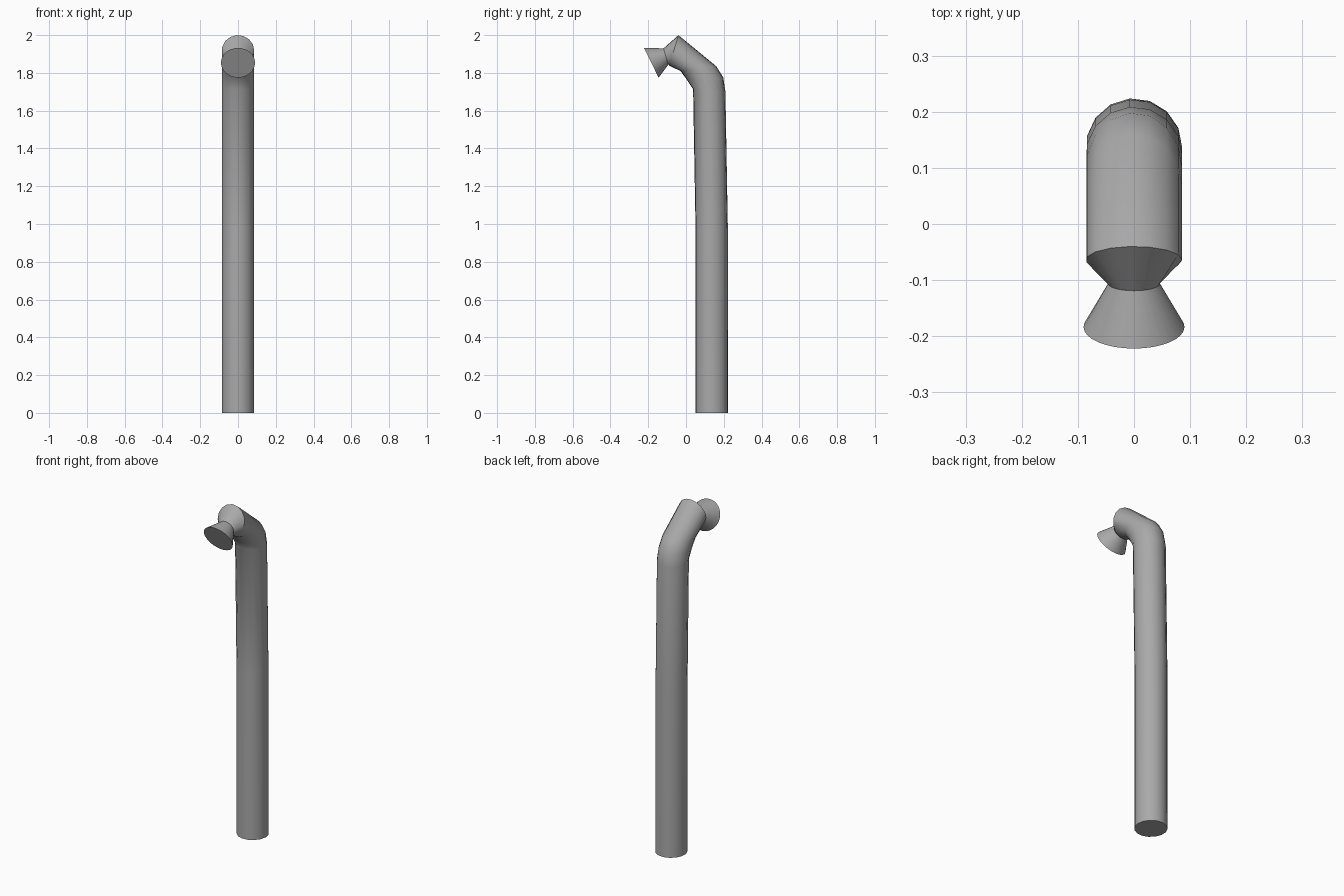
import bpy, bmesh, math
from mathutils import Vector

cube = bpy.data.objects.get("Cube")
if cube:
    bpy.data.objects.remove(cube, do_unlink=True)

grey = bpy.data.materials.new("plain grey")
grey.use_nodes = True
colour = (0.4, 0.4, 0.4, 1)
grey.diffuse_color = colour
grey.node_tree.nodes["Principled BSDF"].inputs["Base Color"].default_value = colour


def loft(name, sections, sides, turn=0.0):
    """Skin through rings given as (front y, front z, back y, back z, half width)."""
    bm = bmesh.new()
    rings = []
    for fy, fz, by, bz, half in sections:
        front, back = Vector((0, fy, fz)), Vector((0, by, bz))
        mid, arm = (front + back) / 2, (back - front) / 2
        ring = []
        for i in range(sides):
            a = math.tau * i / sides + turn
            ring.append(bm.verts.new(mid + arm * math.cos(a) + Vector((half * math.sin(a), 0, 0))))
        rings.append(ring)
    for low, high in zip(rings, rings[1:]):
        for i in range(sides):
            j = (i + 1) % sides
            bm.faces.new((low[i], low[j], high[j], high[i]))
    bm.faces.new(rings[0])
    bm.faces.new(rings[-1])
    bmesh.ops.recalc_face_normals(bm, faces=bm.faces)
    mesh = bpy.data.meshes.new(name)
    bm.to_mesh(mesh)
    bm.free()
    mesh.materials.append(grey)
    obj = bpy.data.objects.new(name, mesh)
    bpy.context.collection.objects.link(obj)
    bpy.ops.object.select_all(action='DESELECT')
    obj.select_set(True)
    bpy.context.view_layer.objects.active = obj
    bpy.ops.object.shade_smooth_by_angle(angle=math.radians(35))
    return obj


R = 0.086

# Upright pipe, bent forward at the top and tapered into the neck
loft("bent_pipe", [
    (0.05, 0, 0.224, 0, R),
    (0.05, 0.97, 0.222, 0.97, R),
    (0.037, 1.714, 0.209, 1.70, R),
    (0.003, 1.765, 0.198, 1.775, R),
    (-0.03, 1.81, 0.161, 1.835, R),
    (-0.088, 1.837, -0.04, 2.0, R),
    (-0.094, 1.843, -0.119, 1.93, 0.046),
], 15, math.radians(-5))

# Flared spray head
loft("spray_head", [
    (-0.094, 1.843, -0.119, 1.93, 0.046),
    (-0.145, 1.775, -0.222, 1.932, 0.09),
], 32)
